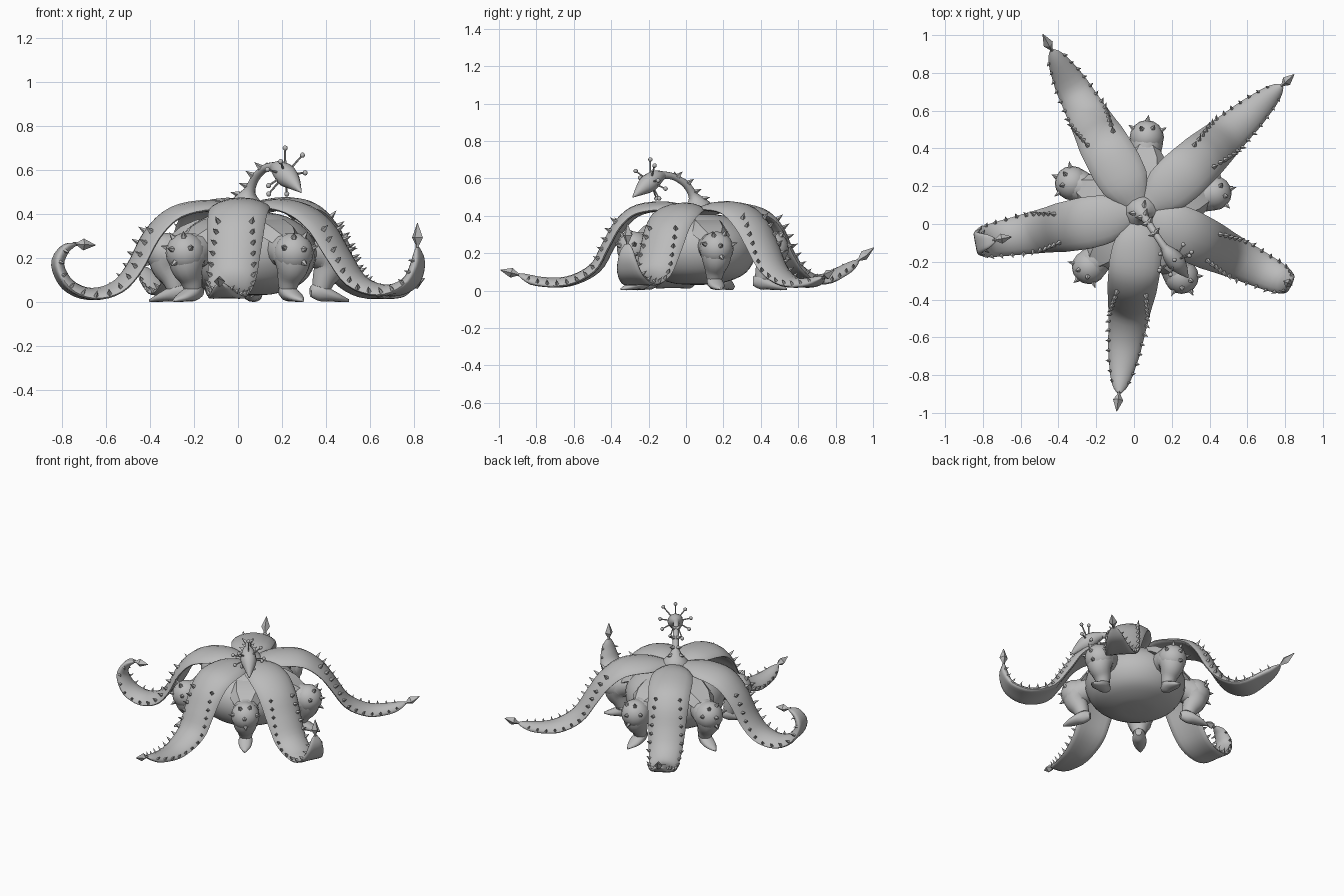
import bpy, bmesh, math
from mathutils import Vector, Matrix

cube = bpy.data.objects.get("Cube")
if cube:
    bpy.data.objects.remove(cube)

mat = bpy.data.materials.new("stone_grey")
mat.use_nodes = True
GREY = (0.5, 0.5, 0.5, 1)
mat.diffuse_color = GREY
mat.node_tree.nodes["Principled BSDF"].inputs["Base Color"].default_value = GREY

UP = Vector((0, 0, 1))
CENTRE = Vector((0.04, 0.06, 0))


def finish(name, bm, smooth=40):
    bmesh.ops.recalc_face_normals(bm, faces=bm.faces)
    mesh = bpy.data.meshes.new(name)
    bm.to_mesh(mesh)
    bm.free()
    mesh.materials.append(mat)
    obj = bpy.data.objects.new(name, mesh)
    bpy.context.collection.objects.link(obj)
    if smooth:
        bpy.ops.object.select_all(action='DESELECT')
        obj.select_set(True)
        bpy.context.view_layer.objects.active = obj
        bpy.ops.object.shade_smooth_by_angle(angle=math.radians(smooth))
    return obj


def spline(points, steps):
    """Catmull-Rom samples through points of any dimension."""
    p = [Vector(q) for q in points]
    p = [p[0] * 2 - p[1]] + p + [p[-1] * 2 - p[-2]]
    out = []
    for i in range(1, len(p) - 2):
        a, b, c, d = p[i - 1:i + 3]
        for s in range(steps):
            t = s / steps
            out.append(0.5 * (2 * b + (c - a) * t + (2 * a - 5 * b + 4 * c - d) * t * t
                              + (3 * b - a - 3 * c + d) * t ** 3))
    return out + [p[-2]]


def loft(bm, rings):
    rows = [[bm.verts.new(p) for p in ring] for ring in rings]
    n = len(rows[0])
    for a, b in zip(rows, rows[1:]):
        for i in range(n):
            bm.faces.new((a[i], a[(i + 1) % n], b[(i + 1) % n], b[i]))
    bm.faces.new(rows[0])
    bm.faces.new(rows[-1])


def tube(bm, samples, sides, side):
    """Round tube; samples hold x, y, z, radius."""
    pos = [s.xyz for s in samples]
    rings = []
    for i, s in enumerate(samples):
        tan = (pos[min(i + 1, len(pos) - 1)] - pos[max(i - 1, 0)]).normalized()
        u = (side - tan * side.dot(tan)).normalized()
        v = tan.cross(u)
        rings.append([pos[i] + (u * math.cos(a) + v * math.sin(a)) * max(s[3], 0.002)
                      for a in (math.tau * k / sides for k in range(sides))])
    loft(bm, rings)


def spike(bm, base, direction, length, radius, sides=4):
    rot = direction.to_track_quat('Z', 'Y').to_matrix().to_4x4()
    bmesh.ops.create_cone(bm, cap_ends=True, segments=sides, radius1=radius, radius2=0, depth=length,
                          matrix=Matrix.Translation(base + direction * length * 0.4) @ rot)


def ball(bm, centre, radius, u=10, v=6):
    bmesh.ops.create_uvsphere(bm, u_segments=u, v_segments=v, radius=radius,
                              matrix=Matrix.Translation(centre))


def ramp(table, t):
    for (a, x), (b, y) in zip(table, table[1:]):
        if t <= b:
            return x + (y - x) * (t - a) / (b - a)
    return table[-1][1]


# Body: lathed bowl with a shallow dome
bm = bmesh.new()
profile = spline([(0.02, 0.03), (0.14, 0.042), (0.26, 0.095), (0.315, 0.2),
                  (0.29, 0.31), (0.18, 0.39), (0.01, 0.42)], 4)
loft(bm, [[CENTRE + Vector((r * math.cos(a), r * math.sin(a), z))
           for a in (math.tau * k / 32 for k in range(32))] for r, z in profile])
finish("body", bm)

# Petal arms: heading, centre line as (radius, height), point of the end spade
ARMS = {
    "front": ((-0.13, -1.04), [(.16, .45), (.32, .435), (.42, .36), (.49, .24), (.56, .12),
                               (.7, .05), (.86, .05), (.96, .085)], (1.06, .11)),
    "left_front": ((0.79, -0.38), [(.16, .445), (.29, .42), (.4, .34), (.48, .22), (.57, .1),
                                   (.7, .055), (.81, .09), (.855, .17), (.86, .25)], (.86, .36)),
    "left_back": ((0.8, 0.725), [(.18, .45), (.34, .44), (.46, .36), (.54, .25), (.63, .12),
                                 (.76, .05), (.9, .045), (1, .07)], (1.09, .11)),
    "right_back": ((-0.52, 0.94), [(.18, .45), (.37, .42), (.47, .34), (.54, .21), (.62, .11),
                                   (.74, .06), (.89, .11), (.98, .16)], (1.08, .23)),
    "right": ((-0.89, -0.165), [(.18, .44), (.34, .41), (.45, .31), (.53, .16), (.61, .07),
                                (.72, .04), (.82, .08), (.87, .17), (.84, .24), (.79, .265)], (.7, .26)),
}
WIDTH = [(0, .06), (.06, .1), (.13, .13), (.22, .138), (.4, .13), (.6, .112), (.8, .086),
         (.91, .06), (.97, .038), (1, .014)]

for label, (heading, line, end) in ARMS.items():
    out = Vector((*heading, 0)).normalized()
    side = UP.cross(out)

    def place(p):
        return CENTRE + out * p[0] + UP * p[1]

    path = [place(p) for p in spline([(.04, .42)] + line, 4)]
    dist = [0]
    for a, b in zip(path, path[1:]):
        dist.append(dist[-1] + (b - a).length)
    rings, frames = [], []
    for i, p in enumerate(path):
        t = dist[i] / dist[-1]
        tan = (path[min(i + 1, len(path) - 1)] - path[max(i - 1, 0)]).normalized()
        normal = tan.cross(side)
        w = ramp(WIDTH, t)
        thick = min(0.026, w * 0.5)
        sag = (0.1 + 0.12 * min(1, t / 0.4)) * w
        frames.append((t, p, normal, w, thick, sag))
        rings.append([p + side * (w * math.cos(a))
                      + normal * (thick * math.sin(a) - sag * math.cos(a) ** 2)
                      for a in (math.tau * k / 16 for k in range(16))])
    bm = bmesh.new()
    loft(bm, rings)
    finish(label + "_arm", bm, 60)

    # Two rows of thorns that move out to the edges near the end
    bm = bmesh.new()
    for k in range(13):
        t = 0.37 + 0.048 * k
        i = min(range(len(frames)), key=lambda j: abs(frames[j][0] - t))
        j = min(i + 1, len(frames) - 1) if frames[i][0] < t else max(i - 1, 0)
        f = (t - frames[i][0]) / (frames[j][0] - frames[i][0])
        p = frames[i][1].lerp(frames[j][1], f)
        _, _, normal, w, thick, sag = frames[i]
        lat = 0.58 + 0.36 * min(1, k / 6)
        for sign in (-1, 1):
            base = p + side * (sign * w * lat) + normal * (thick * math.sqrt(1 - lat * lat) - sag * lat * lat)
            lean = (normal + side * sign * 1.6 * (lat - 0.4)).normalized()
            size = 0.044 - 0.0012 * k
            spike(bm, base, lean, size, size * 0.33)
    finish(label + "_arm_thorns", bm, 0)

    # Pointed spade on the end
    bm = bmesh.new()
    a, b = path[-1], place(end)
    tube(bm, [Vector((*a.lerp(b, t), r)) for t, r in ((-.15, .008), (.1, .009), (.4, .027), (1, .001))],
         4, side)
    finish(label + "_arm_spade", bm, 0)

# Legs: round thigh, tapering shin and pointed foot, under a sloping collar
for n, deg in enumerate((86, 15, -58, -134, 157)):
    out = Vector((math.cos(math.radians(deg)), math.sin(math.radians(deg)), 0))
    side = UP.cross(out)
    bm = bmesh.new()
    limb = [(.25, .24, .07), (.33, .235, .082), (.385, .215, .088), (.39, .165, .077),
            (.365, .11, .055), (.35, .065, .042)]
    tube(bm, [Vector((*(CENTRE + out * s[0] + UP * s[1]), s[2])) for s in spline(limb, 4)], 14, side)
    ball(bm, CENTRE + out * .4 + UP * .225, .091, 16, 10)
    foot = [(.3, .05, .02, .025), (.34, .052, .038, .046), (.38, .038, .044, .033),
            (.43, .022, .036, .02), (.48, .008, .006, .006)]
    loft(bm, [[CENTRE + out * r + side * (w * math.cos(a)) + UP * max(0, z + h * math.sin(a))
               for a in (math.tau * k / 12 for k in range(12))] for r, z, w, h in spline(foot, 3)])
    finish("leg_%d" % (n + 1), bm, 60)

    bm = bmesh.new()
    collar = [(.12, .39, .09), (.22, .375, .11), (.3, .345, .1), (.36, .305, .06)]
    loft(bm, [[CENTRE + out * r + side * (w * u) + UP * (z + v)
               for u, v in ((-1, -.05), (-.6, 0), (.6, 0), (1, -.05), (.6, -.07), (-.6, -.07))]
              for r, z, w in collar])
    finish("collar_%d" % (n + 1), bm, 30)

    bm = bmesh.new()
    for yaw, pitch in ((0, 10), (-60, 15), (60, 15), (-30, 50), (35, 55), (5, -30)):
        y, p = math.radians(yaw), math.radians(pitch)
        d = (out * math.cos(y) + side * math.sin(y)) * math.cos(p) + UP * math.sin(p)
        spike(bm, CENTRE + out * .4 + UP * .225 + d * .088, d, .038, .016, 5)
    finish("leg_%d_thorns" % (n + 1), bm, 0)

# Neck and spindle head
neck = spline([(.04, .06, .41, .105), (.041, .057, .455, .075), (.052, .04, .505, .028), (.08, 0, .567, .02),
               (.125, -.07, .61, .018), (.17, -.135, .618, .021)], 4)
head = spline([(.16, -.12, .618, .02), (.19, -.16, .603, .042), (.222, -.2, .573, .05),
               (.25, -.235, .545, .036), (.287, -.285, .5, .003)], 4)
across = Vector((.8, .6, 0))
for name, samples in (("neck", neck), ("head", head)):
    bm = bmesh.new()
    tube(bm, samples, 12, across)
    finish(name, bm, 60)

# Thorns along the back of the neck
bm = bmesh.new()
for i in range(6, len(neck) - 3, 3):
    tan = (neck[i + 1].xyz - neck[i - 1].xyz).normalized()
    back = across.cross(tan).normalized()
    if back.z < 0:
        back = -back
    for sign in (-1, 1):
        d = (back + across * sign).normalized()
        spike(bm, neck[i].xyz + d * neck[i][3] * 0.9, d, .042, .016)
finish("neck_thorns", bm, 0)

# Ball-tipped feelers around the head
bm = bmesh.new()
axis = (head[-1].xyz - head[0].xyz).normalized()
lift = across.cross(axis).normalized()
if lift.z < 0:
    lift = -lift
root = head[7].xyz
for k in range(9):
    a = math.tau * k / 9 + math.pi / 2
    d = (across * math.cos(a) + lift * math.sin(a) + axis * (0.15 if k % 2 else -0.15)).normalized()
    if k == 0:
        d = UP
    tip = root + d * (.12 if k % 4 == 0 else .1)
    tube(bm, [Vector((*root, .006)), Vector((*tip, .004))], 6, axis)
    ball(bm, tip, .012)
finish("feelers", bm)
